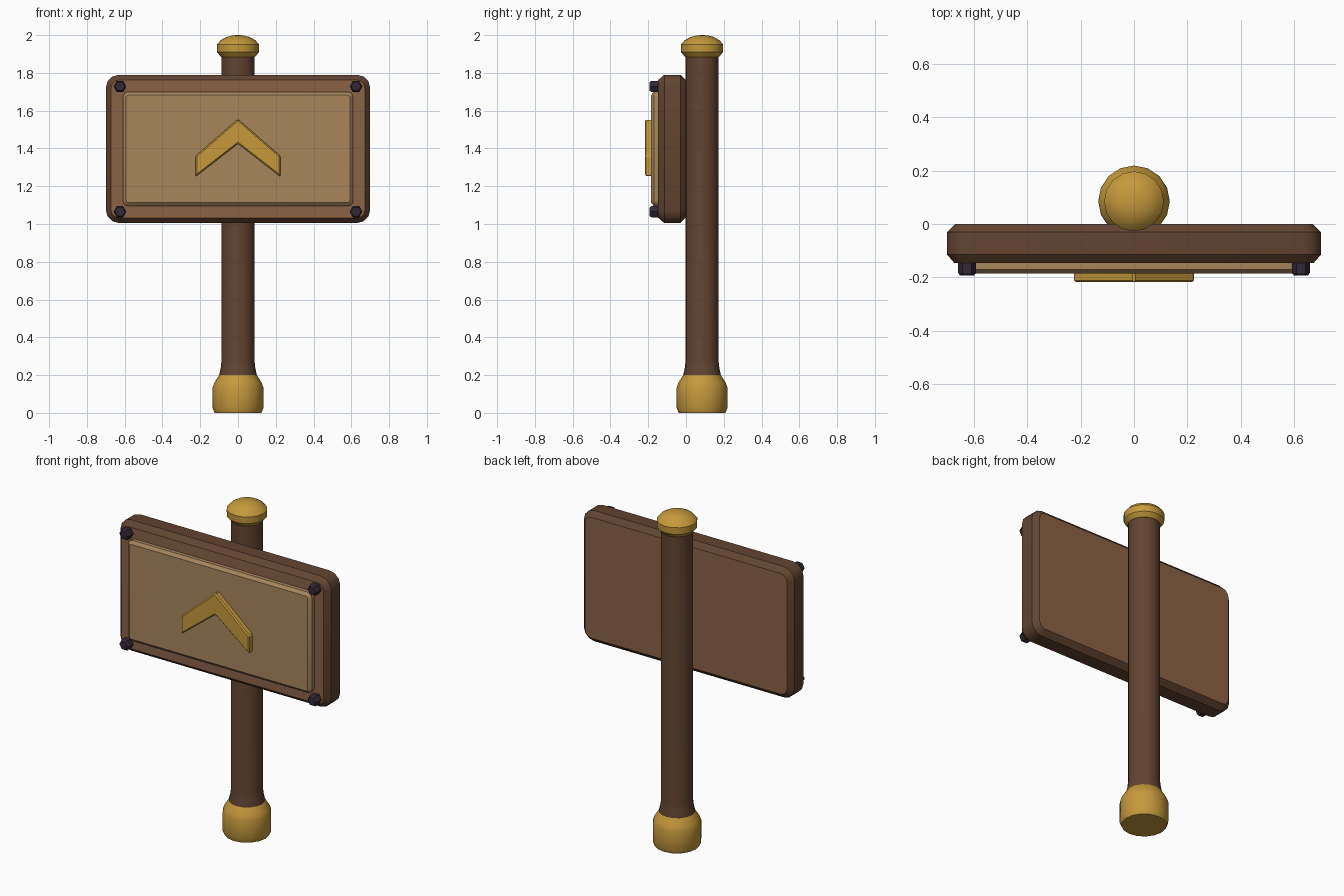
import bpy, bmesh, math

if "Cube" in bpy.data.objects:
    bpy.data.objects.remove(bpy.data.objects["Cube"])


def lin(c):
    c /= 255
    return c / 12.92 if c <= 0.04045 else ((c + 0.055) / 1.055) ** 2.4


def mat(name, r, g, b):
    m = bpy.data.materials.new(name)
    m.diffuse_color = (lin(r), lin(g), lin(b), 1)
    m.use_nodes = True
    m.node_tree.nodes["Principled BSDF"].inputs["Base Color"].default_value = m.diffuse_color
    return m


DARK = mat("dark_wood", 98, 68, 49)
WOOD = mat("board_wood", 139, 98, 69)
TAN = mat("panel_tan", 168, 134, 92)
GOLD = mat("brass", 198, 153, 60)
IRON = mat("dark_iron", 50, 40, 54)


def stack(name, rings, mats, rule=None, smooth=True):
    """Skin a stack of equal-length vertex rings and cap both ends."""
    bm = bmesh.new()
    loops = [[bm.verts.new(p) for p in ring] for ring in rings]
    n = len(loops[0])
    for a, b in zip(loops, loops[1:]):
        for i in range(n):
            j = (i + 1) % n
            bm.faces.new((a[i], a[j], b[j], b[i]))
    bm.faces.new(loops[0][::-1])
    bm.faces.new(loops[-1])
    bmesh.ops.recalc_face_normals(bm, faces=bm.faces[:])
    if rule:
        for f in bm.faces:
            f.material_index = rule(f)
    me = bpy.data.meshes.new(name)
    bm.to_mesh(me)
    bm.free()
    ob = bpy.data.objects.new(name, me)
    bpy.context.collection.objects.link(ob)
    for m in mats:
        me.materials.append(m)
    if smooth:
        bpy.ops.object.select_all(action='DESELECT')
        ob.select_set(True)
        bpy.context.view_layer.objects.active = ob
        bpy.ops.object.shade_smooth_by_angle(angle=math.radians(32))
    return ob


def lathe(name, profile, m, sides=16, cy=0.085):
    rings = [[(r * math.sin(2 * math.pi * i / sides),
               cy + r * math.cos(2 * math.pi * i / sides), z) for i in range(sides)]
             for r, z in profile]
    return stack(name, rings, [m])


def round_rect(hw, z0, z1, rad, y, inset, seg=3):
    hw, z0, z1, rad = hw - inset, z0 + inset, z1 - inset, max(rad - inset, 0.006)
    pts = []
    for k, (sx, cz) in enumerate([(1, z1 - rad), (-1, z1 - rad), (-1, z0 + rad), (1, z0 + rad)]):
        for s in range(seg + 1):
            a = math.pi / 2 * (k + s / seg)
            pts.append((sx * (hw - rad) + rad * math.cos(a), y, cz + rad * math.sin(a)))
    return pts


# Post with brass foot and cap
lathe("post", [(0.1, 0.19), (0.1, 0.2), (0.092, 0.235), (0.088, 0.27), (0.088, 1.9)], DARK)
lathe("post_foot", [(0.124, 0), (0.134, 0.025), (0.134, 0.135), (0.125, 0.16), (0.1, 0.2)], GOLD)
lathe("post_cap", [(0.09, 1.885), (0.111, 1.91), (0.112, 1.95), (0.092, 1.973),
                   (0.062, 1.99), (0.03, 1.998), (0.006, 2.0)], GOLD)

# Sign board: dark rim, lighter front and back faces
stack("sign_board",
      [round_rect(0.7, 1.005, 1.79, 0.07, y, i) for y, i in
       [(0, 0.03), (-0.03, 0), (-0.115, 0), (-0.147, 0.028)]],
      [DARK, WOOD], lambda f: 1 if abs(f.normal.y) > 0.95 else 0)

# Raised panel
stack("sign_panel",
      [round_rect(0.61, 1.095, 1.7, 0.03, y, i) for y, i in
       [(-0.14, 0), (-0.17, 0), (-0.185, 0.018)]], [TAN])

# Arrow chevron
outline = [(0, 1.555), (-0.225, 1.36), (-0.225, 1.25), (0, 1.425), (0.225, 1.25), (0.225, 1.36)]
chevron = stack("chevron", [[(x, y, z) for x, z in outline] for y in (-0.178, -0.218)],
                [GOLD], smooth=False)
bev = chevron.modifiers.new("edge", 'BEVEL')
bev.width = 0.007
bev.segments = 1

# Corner bolts
for sx, side in ((-1, "left"), (1, "right")):
    for z, lvl in ((1.065, "lower"), (1.728, "upper")):
        rings = [[(sx * 0.625 + r * math.cos(i * math.pi / 3), y, z + r * math.sin(i * math.pi / 3))
                  for i in range(6)] for r, y in
                 [(0.034, -0.14), (0.034, -0.183), (0.026, -0.193)]]
        stack(f"bolt_{lvl}_{side}", rings, [IRON], smooth=False)
